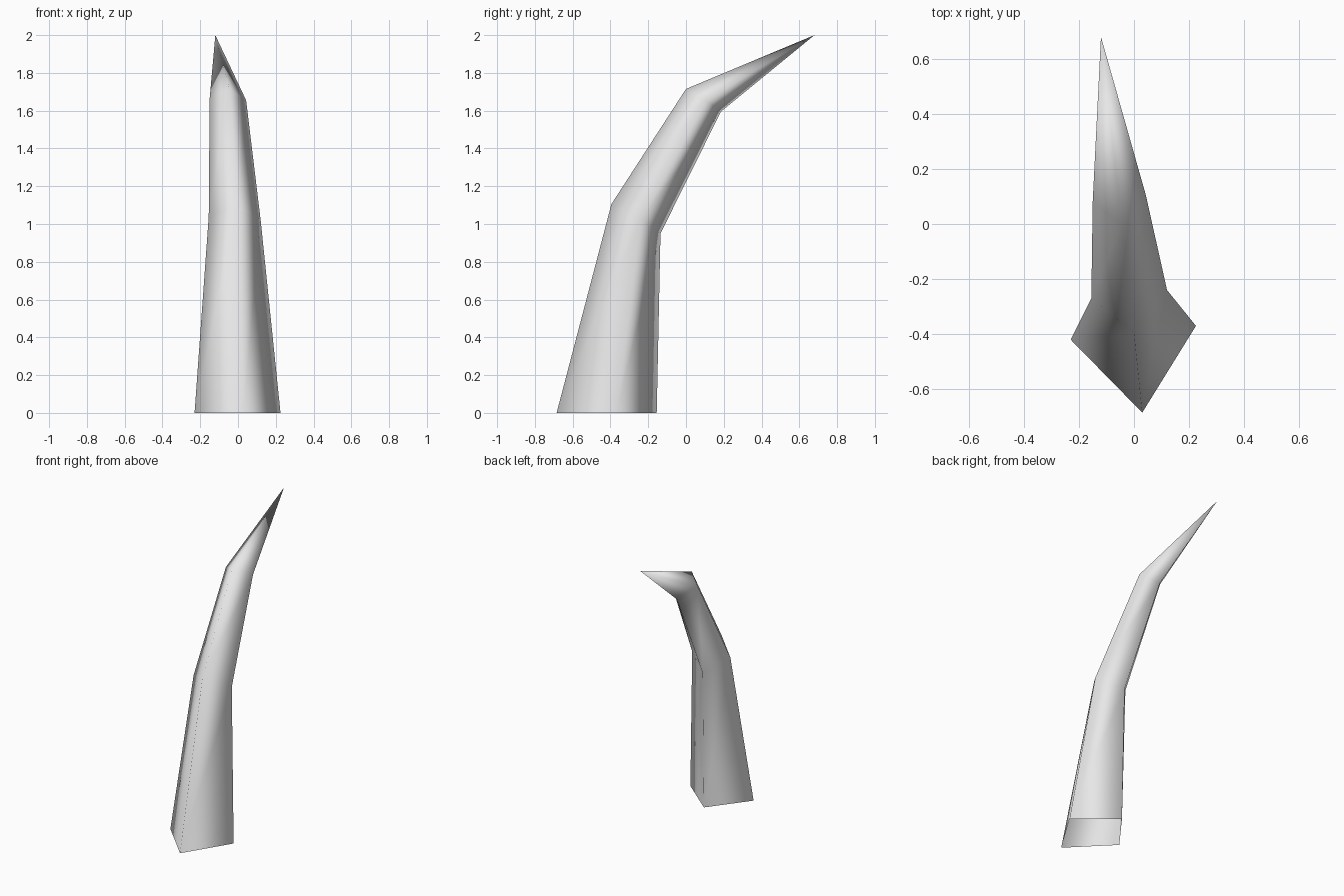
import bpy
import bmesh

default_cube = bpy.data.objects.get("Cube")
if default_cube:
    bpy.data.objects.remove(default_cube, do_unlink=True)


def make_material(name, colour):
    material = bpy.data.materials.new(name)
    material.use_nodes = True
    material.diffuse_color = colour
    shader = next(node for node in material.node_tree.nodes
                  if node.type == "BSDF_PRINCIPLED")
    shader.inputs["Base Color"].default_value = colour
    return material


def build_horn(name, sections, tip_position, material):
    """Skin a stack of cross-sections and close them to a point."""
    bm = bmesh.new()
    rings = [[bm.verts.new(point) for point in section] for section in sections]
    tip = bm.verts.new(tip_position)
    sides = len(rings[0])

    # Side walls between neighbouring sections; the root stays open
    for lower, upper in zip(rings, rings[1:]):
        for i in range(sides):
            j = (i + 1) % sides
            bm.faces.new((lower[i], lower[j], upper[j], upper[i]))

    # Pointed end
    for i in range(sides):
        bm.faces.new((rings[-1][i], rings[-1][(i + 1) % sides], tip))

    for face in bm.faces:
        face.smooth = True

    mesh = bpy.data.meshes.new(name)
    bm.to_mesh(mesh)
    bm.free()
    mesh.materials.append(material)
    horn = bpy.data.objects.new(name, mesh)
    bpy.context.scene.collection.objects.link(horn)
    return horn


# Corners of each section run front, left, back, right
root = [(.03, -.685, 0), (.225, -.37, 0), (-.03, -.155, 0), (-.23, -.42, 0)]
middle = [(0, -.395, 1.105), (.12, -.24, 1.02), (-.035, -.135, .95), (-.155, -.27, 1.04)]
bend = [(-.045, 0, 1.715), (.043, .105, 1.655), (-.06, .185, 1.595), (-.15, .08, 1.665)]

pale_grey = make_material("pale grey", (.8, .8, .8, 1))
build_horn("curved_horn", [root, middle, bend], (-.12, .68, 2), pale_grey)
